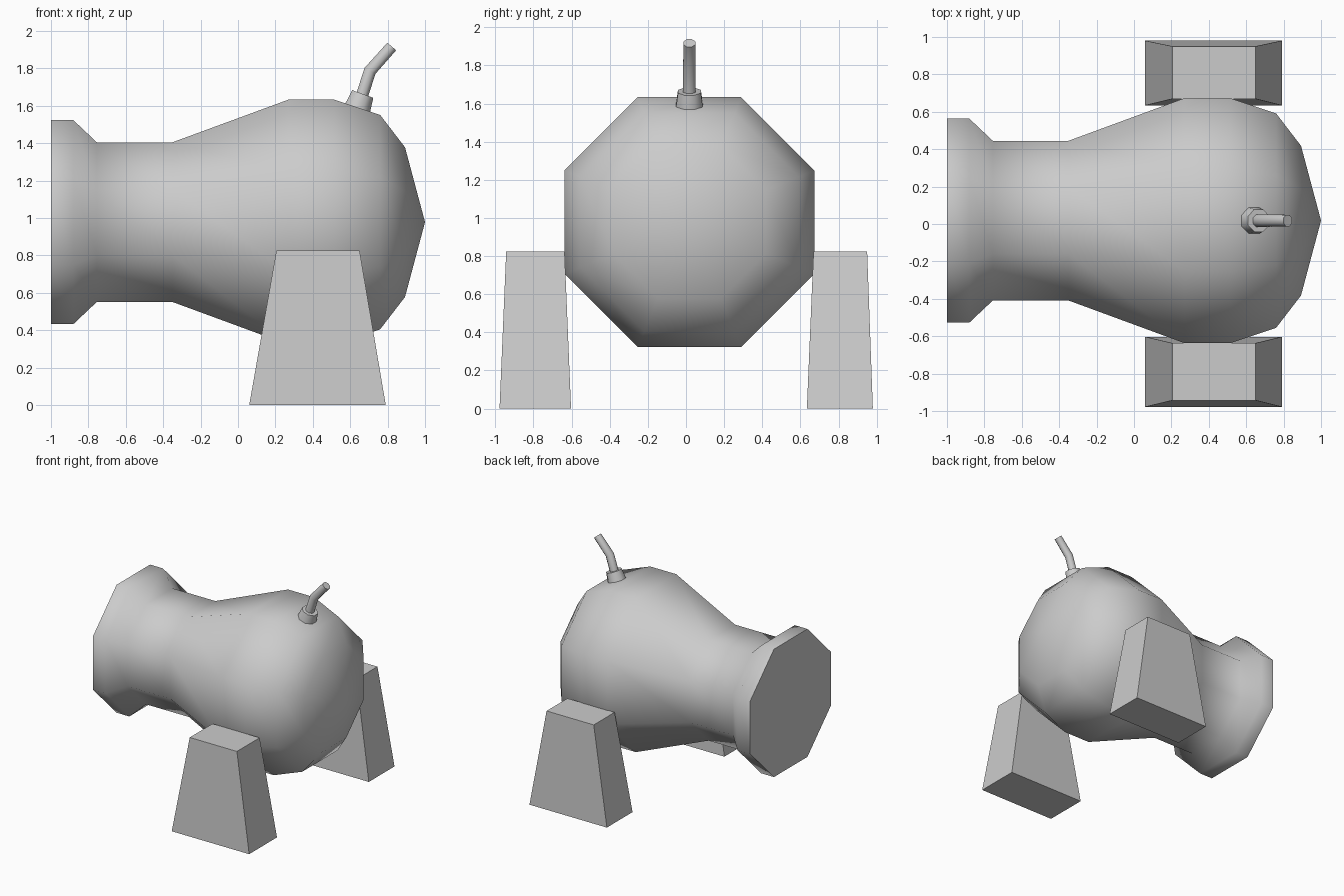
import bpy, bmesh, math
from mathutils import Vector

if "Cube" in bpy.data.objects:
    bpy.data.objects.remove(bpy.data.objects["Cube"])

CY = 0.018          # y of the barrel's axis
SIDES = 8


def finish(name, bm, smooth=None):
    bmesh.ops.remove_doubles(bm, verts=bm.verts, dist=1e-4)
    bmesh.ops.recalc_face_normals(bm, faces=bm.faces)
    mesh = bpy.data.meshes.new(name)
    bm.to_mesh(mesh)
    bm.free()
    ob = bpy.data.objects.new(name, mesh)
    bpy.context.collection.objects.link(ob)
    if smooth:
        bpy.ops.object.select_all(action='DESELECT')
        ob.select_set(True)
        bpy.context.view_layer.objects.active = ob
        bpy.ops.object.shade_smooth_by_angle(angle=math.radians(smooth))
    return ob


def lathe(name, stations):
    """Octagonal skin through (x, z, apothem, tilt of axis from +x in degrees)."""
    bm = bmesh.new()
    rings = []
    for x, z, apothem, tilt in stations:
        a = math.radians(tilt)
        up = Vector((-math.sin(a), 0, math.cos(a)))
        side = Vector((0, 1, 0))
        r = apothem / math.cos(math.pi / SIDES)
        ring = []
        for i in range(SIDES):
            t = 2 * math.pi * (i + 0.5) / SIDES
            p = Vector((x, CY, z)) + r * (math.cos(t) * side + math.sin(t) * up)
            ring.append(bm.verts.new(p))
        rings.append(ring)
    for a, b in zip(rings, rings[1:]):
        for i in range(SIDES):
            j = (i + 1) % SIDES
            bm.faces.new((a[i], a[j], b[j], b[i]))
    bm.faces.new(rings[0])
    if stations[-1][2] > 0:
        bm.faces.new(rings[-1])
    return finish(name, bm, 60)


# Barrel: flared muzzle, straight neck, swollen breech ending in a point
profile = [(-1, .545), (-.88, .545), (-.755, .427), (-.35, .427), (.27, .655),
           (.515, .655), (.76, .573), (.893, .40), (1, 0)]
lathe("barrel", [(x, .978, r, 0) for x, r in profile])

# Fuse collar and bent fuse
lathe("fuse_collar", [(.635, 1.575, .072, 70), (.667, 1.663, .06, 70)])
lathe("fuse", [(.655, 1.63, .033, 70), (.706, 1.787, .033, 60), (.822, 1.917, .031, 49)])


# Tapered support blocks on either side
def support(name, bottom, top, height):
    bm = bmesh.new()
    bmesh.ops.create_cube(bm, size=1)
    for v in bm.verts:
        x0, x1, y0, y1 = top if v.co.z > 0 else bottom
        v.co = (x1 if v.co.x > 0 else x0, y1 if v.co.y > 0 else y0,
                height if v.co.z > 0 else 0)
    finish(name, bm)


support("front_support", (.06, .79, -.978, -.603), (.205, .65, -.943, -.637), .825)
support("back_support", (.06, .79, .605, .98), (.205, .65, .64, .95), .825)
bpy.data.objects["back_support"].location.y = 0.0
for v in bpy.data.objects["back_support"].data.vertices:
    # inner side sits slightly further out, against the barrel's flank
    if v.co.y < .7:
        v.co.y += .029
